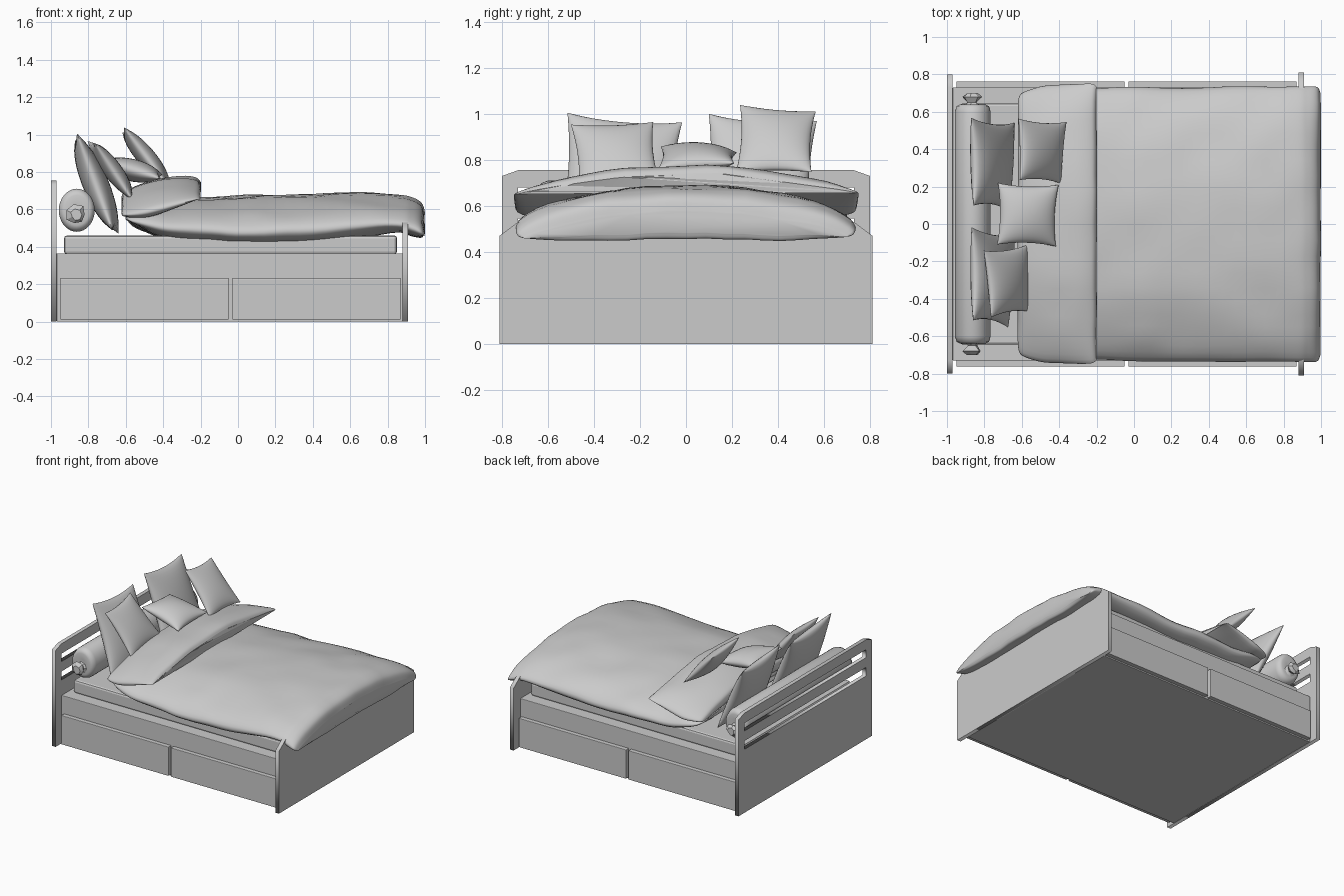
import bpy, bmesh, math, random
from mathutils import Matrix, Vector, noise

if "Cube" in bpy.data.objects:
    bpy.data.objects.remove(bpy.data.objects["Cube"])

random.seed(4)


def add_object(name, bm, smooth=None):
    bmesh.ops.recalc_face_normals(bm, faces=bm.faces[:])
    mesh = bpy.data.meshes.new(name)
    bm.to_mesh(mesh)
    bm.free()
    ob = bpy.data.objects.new(name, mesh)
    bpy.context.collection.objects.link(ob)
    if smooth:
        bpy.ops.object.select_all(action='DESELECT')
        ob.select_set(True)
        bpy.context.view_layer.objects.active = ob
        bpy.ops.object.shade_smooth_by_angle(angle=math.radians(smooth))
    return ob


def box(name, x, y, z, bevel=0.004):
    bm = bmesh.new()
    size = [b - a for a, b in (x, y, z)]
    mid = [(a + b) / 2 for a, b in (x, y, z)]
    bmesh.ops.create_cube(bm, size=1, matrix=Matrix.Translation(mid) @ Matrix.Diagonal((*size, 1)))
    ob = add_object(name, bm)
    mod = ob.modifiers.new("soft_edges", 'BEVEL')
    mod.width, mod.segments = bevel, 2
    return ob


def board(name, outlines, x0, x1):
    """Upright panel: closed (y, z) outlines, inner ones become holes."""
    cu = bpy.data.curves.new(name, 'CURVE')
    cu.dimensions, cu.fill_mode = '2D', 'BOTH'
    cu.extrude = (x1 - x0) / 2
    for pts in outlines:
        sp = cu.splines.new('POLY')
        sp.points.add(len(pts) - 1)
        for p, (y, z) in zip(sp.points, pts):
            p.co = (y, z, 0, 1)
        sp.use_cyclic_u = True
    ob = bpy.data.objects.new(name, cu)
    ob.location.x = (x0 + x1) / 2
    ob.rotation_euler = (math.pi / 2, 0, math.pi / 2)
    bpy.context.collection.objects.link(ob)
    bpy.ops.object.select_all(action='DESELECT')
    ob.select_set(True)
    bpy.context.view_layer.objects.active = ob
    bpy.ops.object.convert(target='MESH')


def loft(name, rings, smooth=60):
    bm = bmesh.new()
    rows = [[bm.verts.new(p) for p in r] for r in rings]
    n = len(rows[0])
    for a, b in zip(rows, rows[1:]):
        for i in range(n):
            bm.faces.new((a[i], a[(i + 1) % n], b[(i + 1) % n], b[i]))
    bm.faces.new(rows[0])
    bm.faces.new(rows[-1])
    return add_object(name, bm, smooth)


def catmull(pts, steps):
    out = []
    for i in range(len(pts) - 1):
        p0, p1 = pts[max(i - 1, 0)], pts[i]
        p2, p3 = pts[i + 1], pts[min(i + 2, len(pts) - 1)]
        for s in range(steps):
            t = s / steps
            out.append([0.5 * (2 * b + (c - a) * t + (2 * a - 5 * b + 4 * c - d) * t * t
                               + (3 * b - a - 3 * c + d) * t ** 3)
                        for a, b, c, d in zip(p0, p1, p2, p3)])
    return out + [list(pts[-1])]


def quilt(name, stations, drop, lift, seed, half=26):
    """Padded cover from stations (x, half width, centre top z, side bottom z)."""
    us = [-1 + 2 * i / half for i in range(half + 1)]
    rings = []
    for x, hw, zt, zb in catmull(stations, 6):
        ring = []
        for side, seq in ((1, us), (-1, us[-2:0:-1])):
            for u in seq:
                t = math.sin(u * math.pi / 2)
                top, bot = zt - drop * t * t, zb + lift * (1 - t * t)
                f = math.sqrt(max(0, 1 - t ** 4))
                z = (top + bot) / 2 + side * f * (top - bot) / 2
                w = noise.noise(Vector((x * 3, t * 3, z * 3 + seed)))
                w2 = noise.noise(Vector((x * 7, t * 5, z * 5 + seed + 9)))
                ring.append((x + 0.006 * w2, hw * t + 0.014 * w * abs(t) ** 3,
                             z + 0.014 * w + 0.005 * w2))
        rings.append(ring)
    return loft(name, rings, 70)


def cushion(name, top, bottom, y, width, thick, roll=0, yaw=0, n=18):
    """Pinched square cushion between top and bottom edge points (x, z)."""
    up = Vector((top[0] - bottom[0], 0, top[1] - bottom[1]))
    length = up.length
    up.normalize()
    side = Vector((0, 1, 0))
    rot = Matrix((up, side, up.cross(side))).transposed().to_4x4()
    mid = ((top[0] + bottom[0]) / 2, y, (top[1] + bottom[1]) / 2)
    mat = (Matrix.Translation(mid) @ Matrix.Rotation(yaw, 4, 'Z') @ rot
           @ Matrix.Rotation(roll, 4, 'Z'))
    bm = bmesh.new()
    for s in (1, -1):
        g = []
        for i in range(n + 1):
            u = math.sin((i / n - 0.5) * math.pi)
            for j in range(n + 1):
                v = math.sin((j / n - 0.5) * math.pi)
                h = thick * (max(0, (1 - u * u) * (1 - v * v))) ** 0.5
                p = Vector((length / 2 * u * (1 - 0.09 * (1 - v * v)),
                            width / 2 * v * (1 - 0.09 * (1 - u * u)), s * h))
                p.z += 0.012 * u * v
                g.append(bm.verts.new(mat @ p))
        for i in range(n):
            for j in range(n):
                a = i * (n + 1) + j
                bm.faces.new((g[a], g[a + 1], g[a + n + 2], g[a + n + 1]))
    bmesh.ops.remove_doubles(bm, verts=bm.verts[:], dist=1e-5)
    return add_object(name, bm, 60)


# Headboard with two slots, and footboard with sloped shoulders
def slot(z0, z1):
    return [(-0.73, z0), (-0.73, z1), (0.73, z1), (0.73, z0)]


board("headboard", [[(-0.80, 0), (0.80, 0), (0.80, 0.73), (0.73, 0.755), (-0.73, 0.755), (-0.80, 0.73)],
                    slot(0.62, 0.68), slot(0.48, 0.545)], -1.0, -0.97)
board("footboard", [[(-0.81, 0), (0.81, 0), (0.81, 0.47), (0.73, 0.53), (-0.73, 0.53), (-0.81, 0.47)]],
      0.88, 0.91)

# Base, drawers on both sides, mattress
box("bed_base", (-0.97, 0.88), (-0.73, 0.73), (0, 0.365))
for sgn, label in ((-1, "front"), (1, "back")):
    ys = sorted((sgn * 0.725, sgn * 0.762))
    box(f"{label}_drawer_head", (-0.95, -0.05), ys, (0.01, 0.23))
    box(f"{label}_drawer_foot", (-0.03, 0.87), ys, (0.01, 0.23))
box("mattress", (-0.93, 0.85), (-0.645, 0.645), (0.36, 0.46), 0.015)

# Duvet and its folded-back flap
quilt("duvet", [(-0.60, 0.62, 0.62, 0.56), (-0.57, 0.68, 0.66, 0.50), (-0.48, 0.71, 0.68, 0.45),
                (-0.35, 0.72, 0.67, 0.41), (-0.1, 0.725, 0.67, 0.39), (0.2, 0.73, 0.675, 0.385),
                (0.6, 0.735, 0.69, 0.415), (0.85, 0.735, 0.68, 0.45), (0.93, 0.735, 0.665, 0.43),
                (0.98, 0.73, 0.63, 0.425), (0.997, 0.70, 0.57, 0.45)], 0.09, 0.03, 1)
quilt("duvet_fold", [(-0.62, 0.66, 0.67, 0.56), (-0.60, 0.70, 0.70, 0.535), (-0.5, 0.735, 0.74, 0.515),
                     (-0.4, 0.743, 0.765, 0.54), (-0.3, 0.746, 0.775, 0.585),
                     (-0.225, 0.745, 0.765, 0.63), (-0.2, 0.73, 0.74, 0.655)], 0.09, 0.08, 5)

# Bolster with gathered ends
profile = [(0.635, 0.3), (0.64, 0.7), (0.63, 0.9), (0.60, 1.0)]
profile = [(-y, r) for y, r in profile] + [(0, 1.0)] + profile[::-1]
loft("bolster", [[(-0.862 + 0.096 * r * math.cos(a), y, 0.595 + 0.115 * r * math.sin(a))
                  for a in (math.tau * i / 32 for i in range(32))] for y, r in profile])
for sgn, label in ((-1, "front"), (1, "back")):
    rings = []
    for y, r in ((0.63, 0.05), (0.65, 0.024), (0.68, 0.05), (0.70, 0.028)):
        rings.append([(-0.865 + r * k * math.cos(a), sgn * y, 0.57 + r * k * math.sin(a))
                      for a, k in ((math.tau * i / 7, random.uniform(0.8, 1.25)) for i in range(7))])
    loft(f"{label}_bolster_knot", rings, 30)

# Cushions
cushion("large_cushion_left", (-0.865, 0.985), (-0.655, 0.48), -0.285, 0.50, 0.07, 0.07)
cushion("large_cushion_right", (-0.865, 0.985), (-0.655, 0.48), 0.32, 0.47, 0.07, 0.05)
cushion("small_cushion_left", (-0.785, 0.96), (-0.565, 0.67), -0.305, 0.36, 0.05, -0.09)
cushion("small_cushion_middle", (-0.73, 0.845), (-0.41, 0.775), 0.05, 0.33, 0.06, 0.03)
cushion("small_cushion_right", (-0.615, 1.025), (-0.375, 0.745), 0.39, 0.33, 0.05, 0.05)
